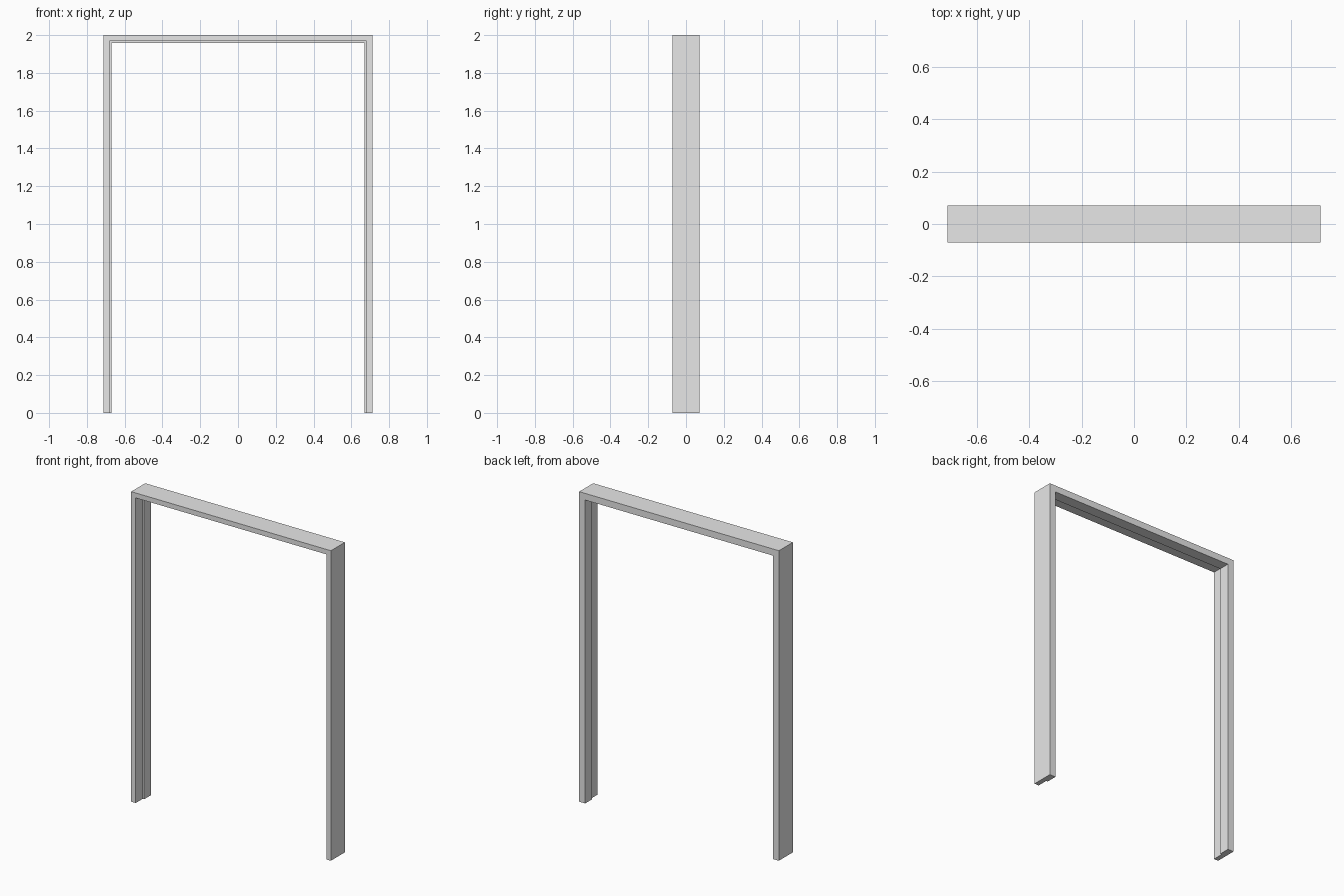
import bpy
import bmesh

# Remove the default cube
cube = bpy.data.objects.get("Cube")
if cube:
    bpy.data.objects.remove(cube, do_unlink=True)

HALF_WIDTH, HEIGHT, HALF_DEPTH = 0.7125, 2.0, 0.071
REBATE, JAMB = 0.032, 0.043   # thickness in front of and behind the door stop

# Painted grey surface
grey = bpy.data.materials.new("light_grey")
grey.use_nodes = True
colour = (0.8, 0.8, 0.8, 1)
grey.diffuse_color = colour
for node in grey.node_tree.nodes:
    if node.type == 'BSDF_PRINCIPLED':
        node.inputs["Base Color"].default_value = colour

# Stepped jamb section: (distance in from the outer edge, depth)
section = [
    (0, -HALF_DEPTH), (0, HALF_DEPTH),
    (JAMB, HALF_DEPTH), (JAMB, 0),
    (REBATE, 0), (REBATE, -HALF_DEPTH),
]

# Sweep the section up one leg, across the head and down the other leg
bm = bmesh.new()
rings = []
for side, top in [(-1, False), (-1, True), (1, True), (1, False)]:
    rings.append([
        bm.verts.new((side * (HALF_WIDTH - t), y, HEIGHT - t if top else 0))
        for t, y in section
    ])
count = len(section)
for a, b in zip(rings, rings[1:]):
    for i in range(count):
        j = (i + 1) % count
        bm.faces.new((a[i], a[j], b[j], b[i]))

# Close the feet of both legs
bm.faces.new(rings[0])
bm.faces.new(rings[-1])
bmesh.ops.recalc_face_normals(bm, faces=bm.faces[:])

mesh = bpy.data.meshes.new("door_frame")
bm.to_mesh(mesh)
bm.free()
mesh.materials.append(grey)
frame = bpy.data.objects.new("door_frame", mesh)
bpy.context.collection.objects.link(frame)
